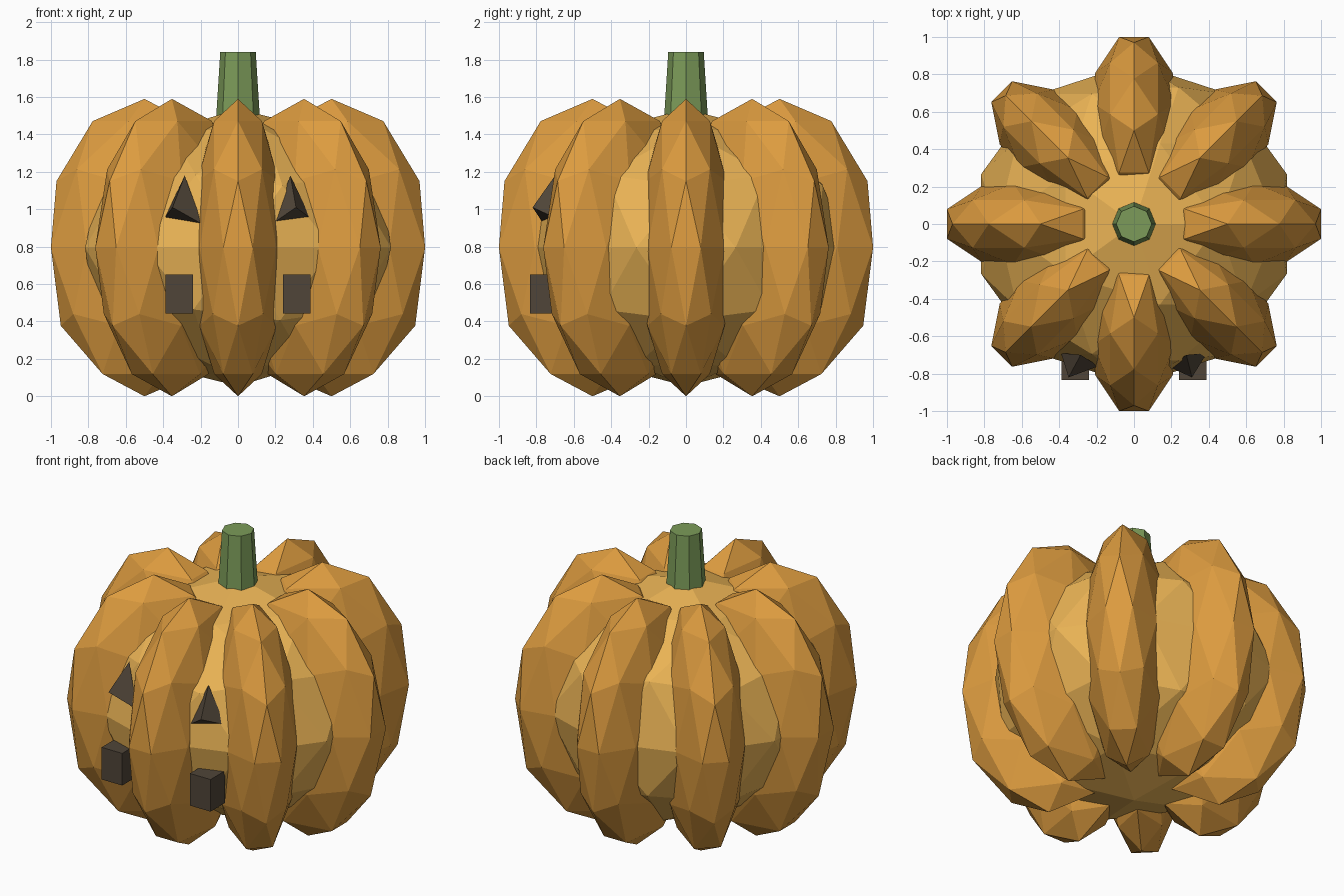
import bpy, math

if "Cube" in bpy.data.objects:
    bpy.data.objects.remove(bpy.data.objects["Cube"])

def material(name, rgb):
    m = bpy.data.materials.new(name)
    m.diffuse_color = (*rgb, 1)
    m.use_nodes = True
    m.node_tree.nodes["Principled BSDF"].inputs["Base Color"].default_value = m.diffuse_color
    return m

RIND = material("rind", (0.72, 0.33, 0.05))
FLESH = material("flesh", (0.82, 0.45, 0.09))
DARK = material("dark", (0.08, 0.06, 0.04))
GREEN = material("green", (0.20, 0.33, 0.10))

def finish(name, mat):
    ob = bpy.context.object
    ob.name = name
    ob.data.materials.append(mat)
    return ob

def faceted_ball(name, loc, scale, turn, mat):
    bpy.ops.mesh.primitive_ico_sphere_add(subdivisions=2, radius=1, location=loc,
                                          rotation=(0, 0, turn))
    ob = finish(name, mat)
    ob.scale = scale
    return ob

MID = 0.795

# Core body
faceted_ball("core", (0, 0, MID), (0.86, 0.86, 0.74), 0, FLESH)

# Eight ribs, each pointing outwards
for i in range(8):
    a = i * math.pi / 4
    faceted_ball(f"rib_{i + 1}", (0.5 * math.cos(a), 0.5 * math.sin(a), MID),
                 (0.526, 0.255, MID), a, RIND)

# Tapered stem
bpy.ops.mesh.primitive_cone_add(vertices=8, radius1=0.12, radius2=0.095,
                                depth=0.40, location=(0, 0, 1.64))
finish("stem", GREEN)

# Pyramid eyes: top, front corner, two base corners
def eye(name, pts):
    me = bpy.data.meshes.new(name)
    me.from_pydata(pts, [], [(0, 2, 1), (0, 1, 3), (1, 2, 3), (0, 3, 2)])
    ob = bpy.data.objects.new(name, me)
    bpy.context.collection.objects.link(ob)
    me.materials.append(DARK)

eye("right_eye", [(0.28, -0.70, 1.18), (0.31, -0.82, 1.01),
                  (0.18, -0.76, 0.92), (0.39, -0.69, 0.95)])
eye("left_eye", [(-0.285, -0.70, 1.18), (-0.35, -0.82, 1.01),
                 (-0.39, -0.69, 0.955), (-0.19, -0.76, 0.92)])

# Block teeth
for side, name in ((-1, "left_tooth"), (1, "right_tooth")):
    bpy.ops.mesh.primitive_cube_add(size=1, location=(side * 0.315, -0.76, 0.547))
    finish(name, DARK).scale = (0.147, 0.15, 0.207)
